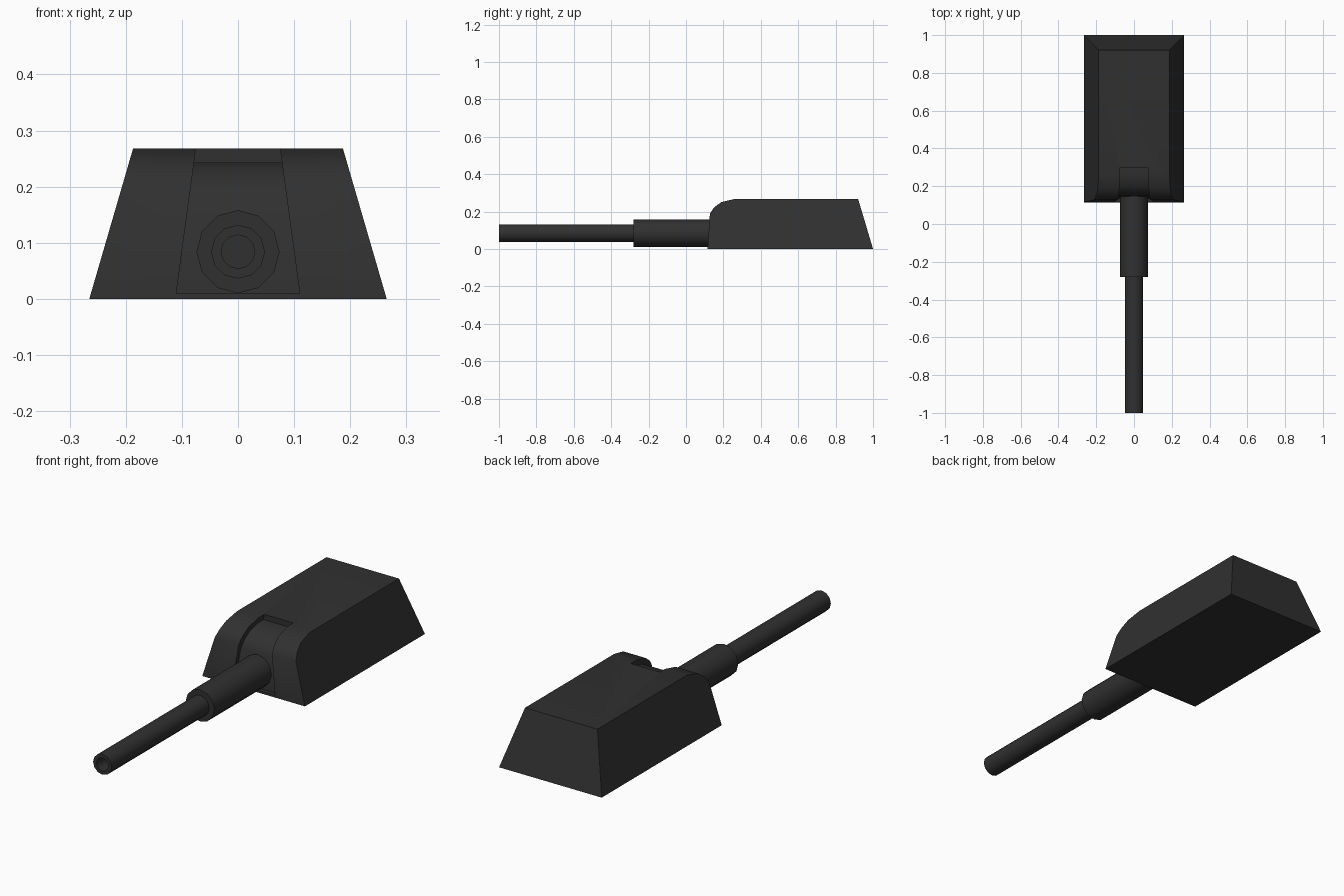
import bpy, bmesh
from math import sin, cos, pi, radians

if "Cube" in bpy.data.objects:
    bpy.data.objects.remove(bpy.data.objects["Cube"])

paint = bpy.data.materials.new("dark_paint")
paint.diffuse_color = (0.03, 0.03, 0.03, 1)
paint.use_nodes = True
paint.node_tree.nodes["Principled BSDF"].inputs["Base Color"].default_value = paint.diffuse_color


def finish(bm, name):
    bmesh.ops.recalc_face_normals(bm, faces=bm.faces)
    mesh = bpy.data.meshes.new(name)
    bm.to_mesh(mesh)
    bm.free()
    obj = bpy.data.objects.new(name, mesh)
    bpy.context.collection.objects.link(obj)
    mesh.materials.append(paint)
    return obj


def smooth(obj):
    bpy.ops.object.select_all(action='DESELECT')
    obj.select_set(True)
    bpy.context.view_layer.objects.active = obj
    bpy.ops.object.shade_smooth_by_angle(angle=radians(35))


def tapered_prism(name, profile, half_width):
    """Side profile (y, z) spanned across x, with a width that depends on z."""
    bm = bmesh.new()
    left, right = [[bm.verts.new((s * half_width(z), y, z)) for y, z in profile]
                   for s in (-1, 1)]
    bm.faces.new(left)
    bm.faces.new(right)
    n = len(profile)
    for i in range(n):
        j = (i + 1) % n
        bm.faces.new((left[i], left[j], right[j], right[i]))
    return finish(bm, name)


def barrel(name, rings, z_axis, sides=12):
    """Tube along y from (radius, y) rings, closed at both ends."""
    bm = bmesh.new()
    loops = [[bm.verts.new((r * sin(2 * pi * k / sides), y,
                            z_axis + r * cos(2 * pi * k / sides)))
              for k in range(sides)] for r, y in rings]
    for a, b in zip(loops, loops[1:]):
        for k in range(sides):
            m = (k + 1) % sides
            bm.faces.new((a[k], a[m], b[m], b[k]))
    bm.faces.new(loops[0])
    bm.faces.new(loops[-1])
    obj = finish(bm, name)
    smooth(obj)
    return obj


# Turret housing: sloped sides and back, rounded front
housing = tapered_prism(
    "turret_housing",
    [(0.115, 0), (0.128, 0.19), (0.15, 0.222), (0.188, 0.25), (0.262, 0.268),
     (0.92, 0.268), (1.0, 0)],
    lambda z: 0.265 - 0.078 * z / 0.268)

# Shallow gun slot cut into the front, its floor following the front curve
slot = tapered_prism(
    "slot_cutter",
    [(0.0, 0.01), (0.135, 0.01), (0.148, 0.165), (0.17, 0.2), (0.205, 0.228),
     (0.26, 0.243), (0.30, 0.243), (0.30, 0.36), (0.0, 0.36)],
    lambda z: 0.11 - 0.035 * (z - 0.01) / 0.258)
slot.hide_render = True
cut = housing.modifiers.new("slot", 'BOOLEAN')
cut.operation = 'DIFFERENCE'
cut.solver = 'EXACT'
cut.object = slot
bpy.context.view_layer.objects.active = housing
bpy.ops.object.modifier_apply(modifier=cut.name)
bpy.data.objects.remove(slot)
smooth(housing)

# Gun: thick sleeve and thin barrel with a hollow muzzle
barrel("gun_sleeve", [(0.074, -0.28), (0.074, 0.16)], 0.084)
barrel("gun_barrel", [(0.03, -0.93), (0.03, -1.0), (0.048, -1.0), (0.048, -0.27)], 0.084)
